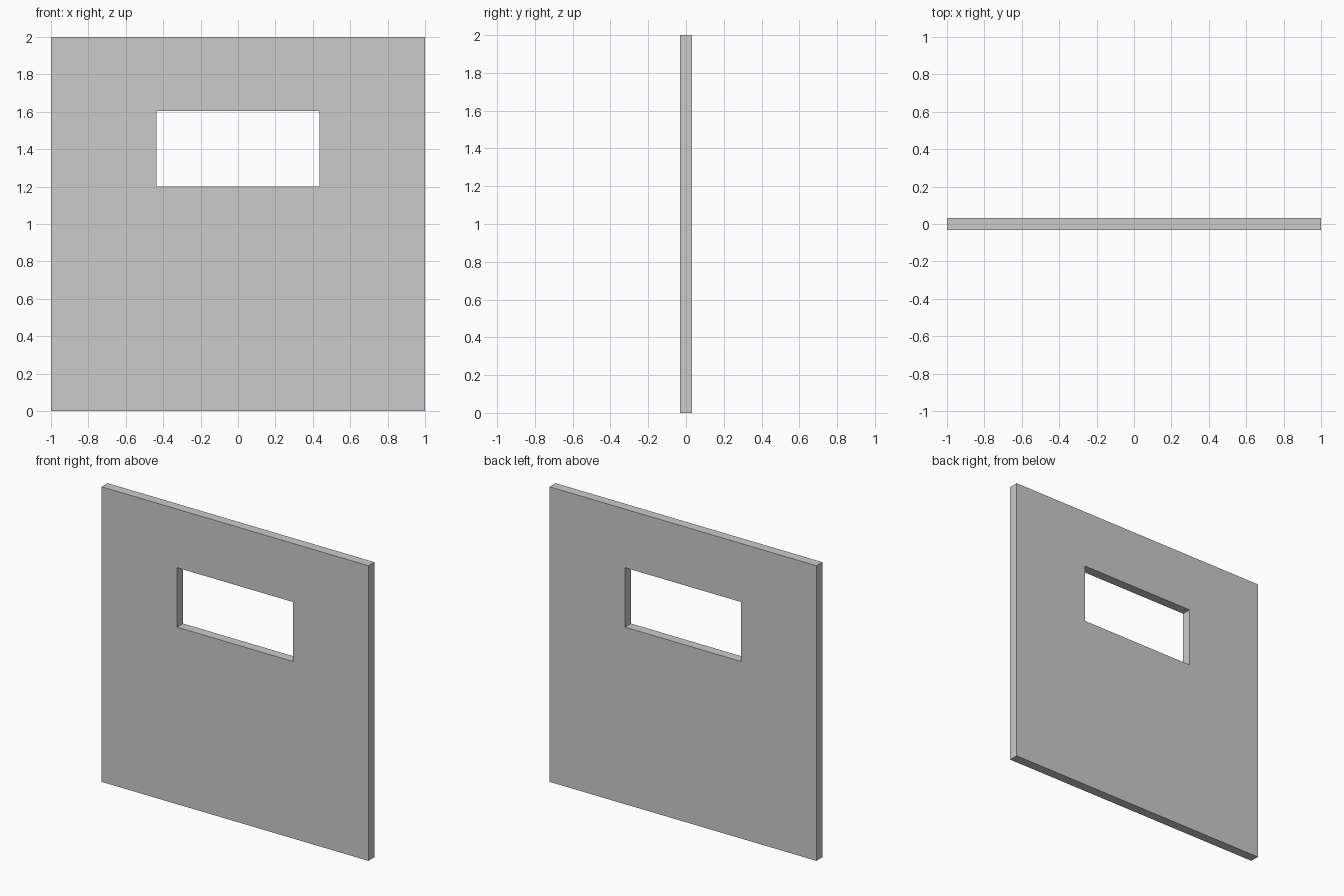
import bpy, bmesh

if "Cube" in bpy.data.objects:
    bpy.data.objects.remove(bpy.data.objects["Cube"])

HALF_THICK = 0.032
XS = (-1.0, -0.435, 0.435, 1.0)   # panel edges and opening sides
ZS = (0.0, 1.2, 1.603, 2.0)       # base, sill, lintel, top

bm = bmesh.new()

# Front face: 3 x 3 cells with the middle cell left open
grid = [[bm.verts.new((x, -HALF_THICK, z)) for x in XS] for z in ZS]
for r in range(3):
    for c in range(3):
        if (r, c) != (1, 1):
            bm.faces.new((grid[r][c], grid[r][c + 1],
                          grid[r + 1][c + 1], grid[r + 1][c]))

# Extrude to the back, which also makes the outer edges and the window reveal
front = bm.faces[:]
result = bmesh.ops.extrude_face_region(bm, geom=front, use_keep_orig=True)
back_verts = [g for g in result["geom"] if isinstance(g, bmesh.types.BMVert)]
bmesh.ops.translate(bm, verts=back_verts, vec=(0, 2 * HALF_THICK, 0))
bmesh.ops.recalc_face_normals(bm, faces=bm.faces[:])

# Wall panel object
mesh = bpy.data.meshes.new("wall_panel_with_window")
bm.to_mesh(mesh)
bm.free()
wall = bpy.data.objects.new("wall_panel_with_window", mesh)
bpy.context.collection.objects.link(wall)
